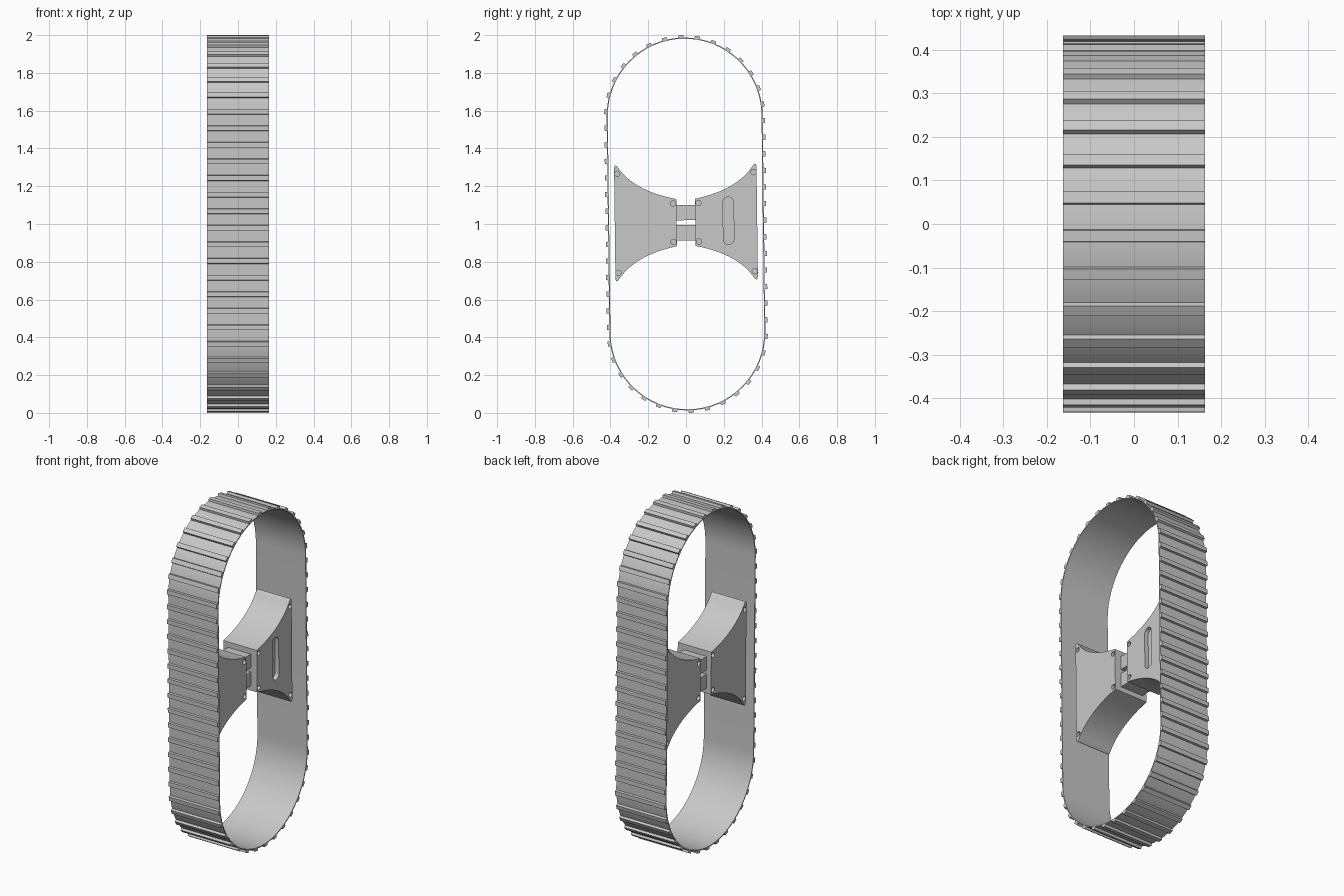
import bpy, bmesh, math
from mathutils import Matrix, Vector

old = bpy.data.objects.get("Cube")
if old:
    bpy.data.objects.remove(old, do_unlink=True)

TILT = Matrix.Translation((0, 0, 1)) @ Matrix.Rotation(0.0125, 4, 'X')
HALF = 0.574            # half length of the straight runs
BELT_X = 0.163          # half width of the belt
BODY_X = (-0.13, 0.09)  # sides of the hub plates

grey = bpy.data.materials.new("plain_grey")
grey.use_nodes = True
grey.diffuse_color = (0.58, 0.58, 0.58, 1)
grey.node_tree.nodes["Principled BSDF"].inputs["Base Color"].default_value = (0.58, 0.58, 0.58, 1)


def finish(name, bm):
    bmesh.ops.recalc_face_normals(bm, faces=bm.faces)
    mesh = bpy.data.meshes.new(name)
    bm.to_mesh(mesh)
    bm.free()
    mesh.materials.append(grey)
    ob = bpy.data.objects.new(name, mesh)
    bpy.context.collection.objects.link(ob)
    ob.matrix_world = TILT
    return ob


def select(ob):
    bpy.ops.object.select_all(action='DESELECT')
    ob.select_set(True)
    bpy.context.view_layer.objects.active = ob


def smooth(ob):
    select(ob)
    bpy.ops.object.shade_smooth_by_angle(angle=math.radians(25))


def prism(bm, outline, x0, x1):
    """Extrude a (y, z) outline along x."""
    face = bm.faces.new([bm.verts.new((x0, y, z)) for y, z in outline])
    ext = bmesh.ops.extrude_face_region(bm, geom=[face])
    verts = [v for v in ext["geom"] if isinstance(v, bmesh.types.BMVert)]
    bmesh.ops.translate(bm, verts=verts, vec=(x1 - x0, 0, 0))


def stadium(r, half, cy=0, cz=0, n=32):
    pts = []
    for sign in (1, -1):
        for i in range(n + 1):
            a = math.pi * i / n
            pts.append((cy + sign * r * math.cos(a), cz + sign * (half + r * math.sin(a))))
    return pts


def along(s, r):
    """Point and outward normal at distance s around the track, starting at the apex."""
    arc, run = math.pi * r / 2, 2 * HALF
    s %= 4 * arc + 2 * run
    flip = 1
    if s >= 2 * arc + run:
        s, flip = s - 2 * arc - run, -1
    if s < arc:
        a, z = s / r, HALF
    elif s < arc + run:
        a, z = math.pi / 2, HALF - (s - arc)
    else:
        a, z = (s - run) / r, -HALF
    n = Vector((0, math.sin(a), math.cos(a)))
    return flip * (Vector((0, 0, z)) + n * r), flip * n


# Thin belt loop
bm = bmesh.new()
rings = [[bm.verts.new((x, y, z)) for y, z in stadium(r, HALF)]
         for x, r in ((-BELT_X, 0.413), (BELT_X, 0.413), (BELT_X, 0.407), (-BELT_X, 0.407))]
count = len(rings[0])
for k in range(4):
    a, b = rings[k], rings[(k + 1) % 4]
    for i in range(count):
        j = (i + 1) % count
        bm.faces.new((a[i], a[j], b[j], b[i]))
smooth(finish("belt", bm))

# Cross bars around the outside of the belt
bm = bmesh.new()
R, BARS = 0.418, 56
length = 2 * math.pi * R + 4 * HALF
for i in range(BARS):
    p, n = along(length * i / BARS - 0.015, R)
    t = Vector((0, n.z, -n.y))
    corners = [p + t * u + n * v for u, v in
               ((-0.015, -0.007), (0.015, -0.007), (0.013, 0.008), (-0.013, 0.008))]
    prism(bm, [(c.y, c.z) for c in corners], -BELT_X, BELT_X)
finish("belt_bars", bm)


# Flared hub plates with concave upper and lower edges
def flare(side):
    outer, ctrl, inner = Vector((0.36, 0.3)), Vector((0.275, 0.17)), Vector((0.05, 0.125))
    top = [(0.377, 0.29), (0.375, 0.303), (0.368, 0.307)]
    for i in range(17):
        t = i / 16
        top.append(tuple(outer * (1 - t) ** 2 + ctrl * 2 * t * (1 - t) + inner * t * t))
    full = top + [(y, -z) for y, z in reversed(top)]
    return [(side * y, z + 0.008) for y, z in full]


def recess(ob, outlines, x0, x1):
    bm = bmesh.new()
    for o in outlines:
        prism(bm, o, x0, x1)
    cutter = finish("recess_cutter", bm)
    cutter.hide_render = True
    mod = ob.modifiers.new("recess", 'BOOLEAN')
    mod.operation, mod.solver, mod.object = 'DIFFERENCE', 'EXACT', cutter
    select(ob)
    bpy.ops.object.modifier_apply(modifier=mod.name)
    bpy.data.objects.remove(cutter, do_unlink=True)


def circle(cy, cz, r, n=16):
    return [(cy + r * math.cos(math.tau * i / n), cz + r * math.sin(math.tau * i / n))
            for i in range(n)]


for side, name in ((-1, "front_hub_plate"), (1, "back_hub_plate")):
    bm = bmesh.new()
    prism(bm, flare(side), *BODY_X)
    hub = finish(name, bm)
    holes = [circle(side * y, 0.008 + s * z, 0.014)
             for y, z in ((0.361, 0.262), (0.067, 0.102)) for s in (1, -1)]
    recess(hub, holes, BODY_X[0] - 0.02, BODY_X[0] + 0.025)
    # The slot is only on the left face of the back plate
    if side > 0:
        holes.append(stadium(0.028, 0.098, 0.225, 0.015, 10))
    recess(hub, holes, BODY_X[1] - 0.025, BODY_X[1] + 0.02)
    smooth(hub)

# Two link blocks joining the plates
for name, z0, z1 in (("upper_link", 0.02, 0.1), ("lower_link", -0.088, -0.005)):
    bm = bmesh.new()
    prism(bm, [(-0.055, z0), (0.055, z0), (0.055, z1), (-0.055, z1)], -0.1, 0.05)
    finish(name, bm)
